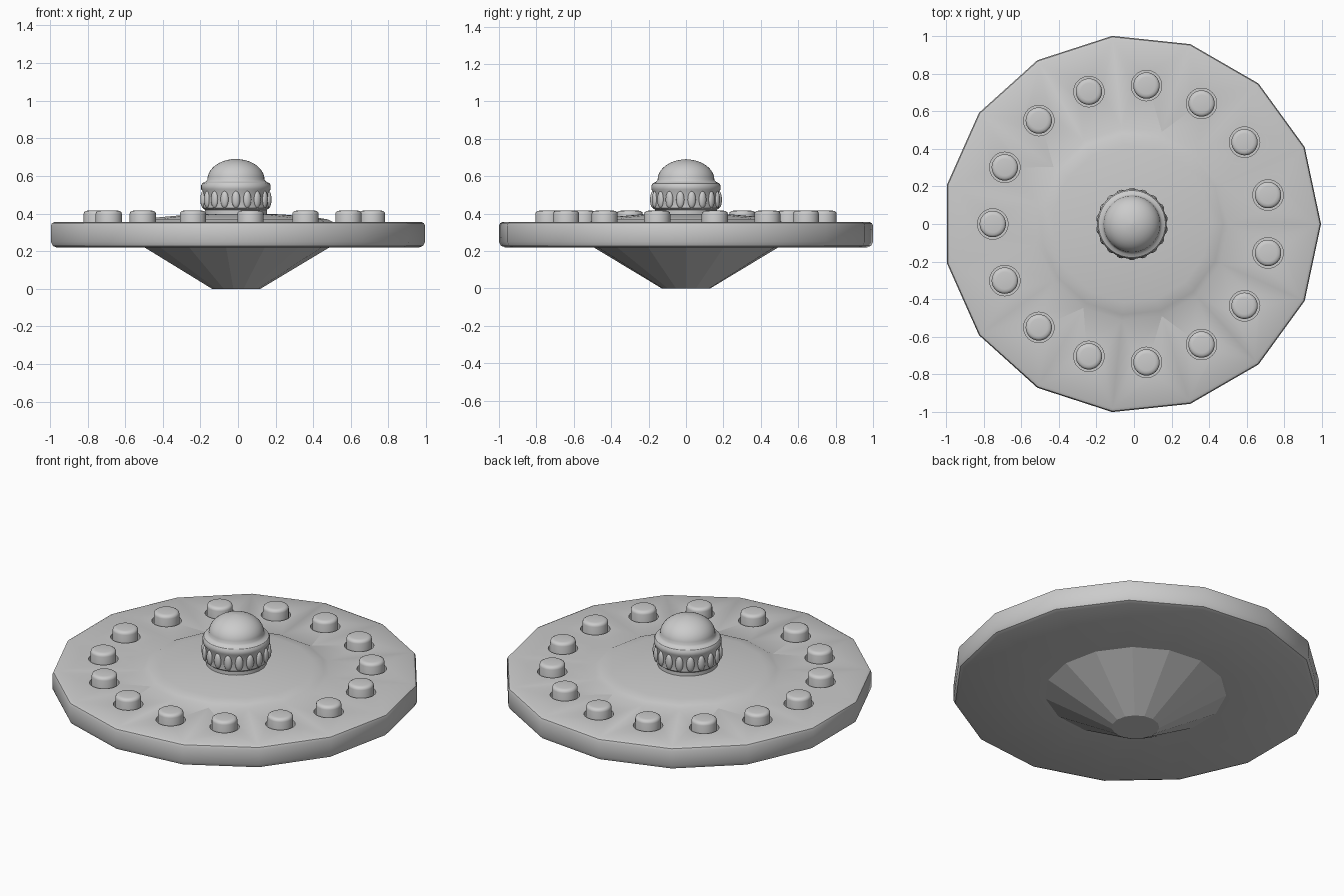
import bpy, bmesh
from math import sin, cos, pi, radians
from mathutils import Matrix, Vector

if "Cube" in bpy.data.objects:
    bpy.data.objects.remove(bpy.data.objects["Cube"])

SIDES = 15
CX = -0.011  # the odd-sided disc's axis sits slightly off its bounding centre


def make_object(name, bm, smooth=None):
    bmesh.ops.recalc_face_normals(bm, faces=bm.faces)
    me = bpy.data.meshes.new(name)
    bm.to_mesh(me)
    bm.free()
    ob = bpy.data.objects.new(name, me)
    bpy.context.collection.objects.link(ob)
    if smooth is not None:
        bpy.ops.object.select_all(action='DESELECT')
        ob.select_set(True)
        bpy.context.view_layer.objects.active = ob
        bpy.ops.object.shade_smooth_by_angle(angle=radians(smooth))
    return ob


def lathe(bm, profile, n, cx=CX, cy=0.0):
    """Closed turned solid from (radius, z) points, listed bottom to top."""
    rings = [[bm.verts.new((cx + r * cos(2 * pi * i / n), cy + r * sin(2 * pi * i / n), z))
              for i in range(n)] for r, z in profile]
    for a, b in zip(rings, rings[1:]):
        for i in range(n):
            j = (i + 1) % n
            bm.faces.new((a[i], a[j], b[j], b[i]))
    bm.faces.new(rings[0][::-1])
    bm.faces.new(rings[-1])


def ring_positions(n, radius, phase):
    for i in range(n):
        a = phase + 2 * pi * i / n
        yield a, CX + radius * cos(a), radius * sin(a)


# Main disc with rounded rim and a shallow raised centre
bm = bmesh.new()
lathe(bm, [(0.48, 0.22), (0.975, 0.22), (0.995, 0.228), (1.0055, 0.25), (1.0055, 0.335),
           (1.0, 0.349), (0.985, 0.356), (0.515, 0.356), (0.485, 0.37),
           (0.42, 0.38), (0.25, 0.395), (0.10, 0.402)], SIDES)
disc = make_object("saucer_disc", bm, 30)

# Sockets sunk into the disc around each light
bm = bmesh.new()
for a, x, y in ring_positions(SIDES, 0.74, pi / SIDES):
    lathe(bm, [(0.081, 0.31), (0.081, 0.45)], 32, x, y)
cutter = make_object("socket_cutter", bm)
cutter.hide_render = True
cutter.hide_viewport = True
cut = disc.modifiers.new("sockets", 'BOOLEAN')
cut.operation = 'DIFFERENCE'
cut.solver = 'EXACT'
cut.object = cutter

# Rim lights
bm = bmesh.new()
for a, x, y in ring_positions(SIDES, 0.74, pi / SIDES):
    lathe(bm, [(0.07, 0.305), (0.07, 0.398), (0.067, 0.408), (0.058, 0.414), (0.045, 0.416)],
          32, x, y)
make_object("rim_lights", bm, 40)

# Faceted cone under the disc
bm = bmesh.new()
lathe(bm, [(0.13, 0.0), (0.505, 0.225)], SIDES)
make_object("lower_cone", bm)

# Cockpit: neck, window band, flared lip and dome
bm = bmesh.new()
dome = [(0.152 * cos(t), 0.58 + 0.11 * sin(t)) for t in [i * pi / 2 / 10 for i in range(10)]]
lathe(bm, [(0.165, 0.37), (0.165, 0.42), (0.178, 0.43), (0.178, 0.52), (0.185, 0.53),
           (0.185, 0.55), (0.178, 0.562), (0.16, 0.57)] + dome + [(0.003, 0.691)], 40)
make_object("cockpit_dome", bm, 35)

# Oval windows around the cockpit band
bm = bmesh.new()
for a, x, y in ring_positions(18, 0.177, pi / 18):
    m = (Matrix.Translation(Vector((x, y, 0.475))) @ Matrix.Rotation(a, 4, 'Z')
         @ Matrix.Diagonal((0.015, 0.022, 0.045, 1)))
    bmesh.ops.create_uvsphere(bm, u_segments=16, v_segments=10, radius=1, matrix=m)
make_object("cockpit_windows", bm, 60)
